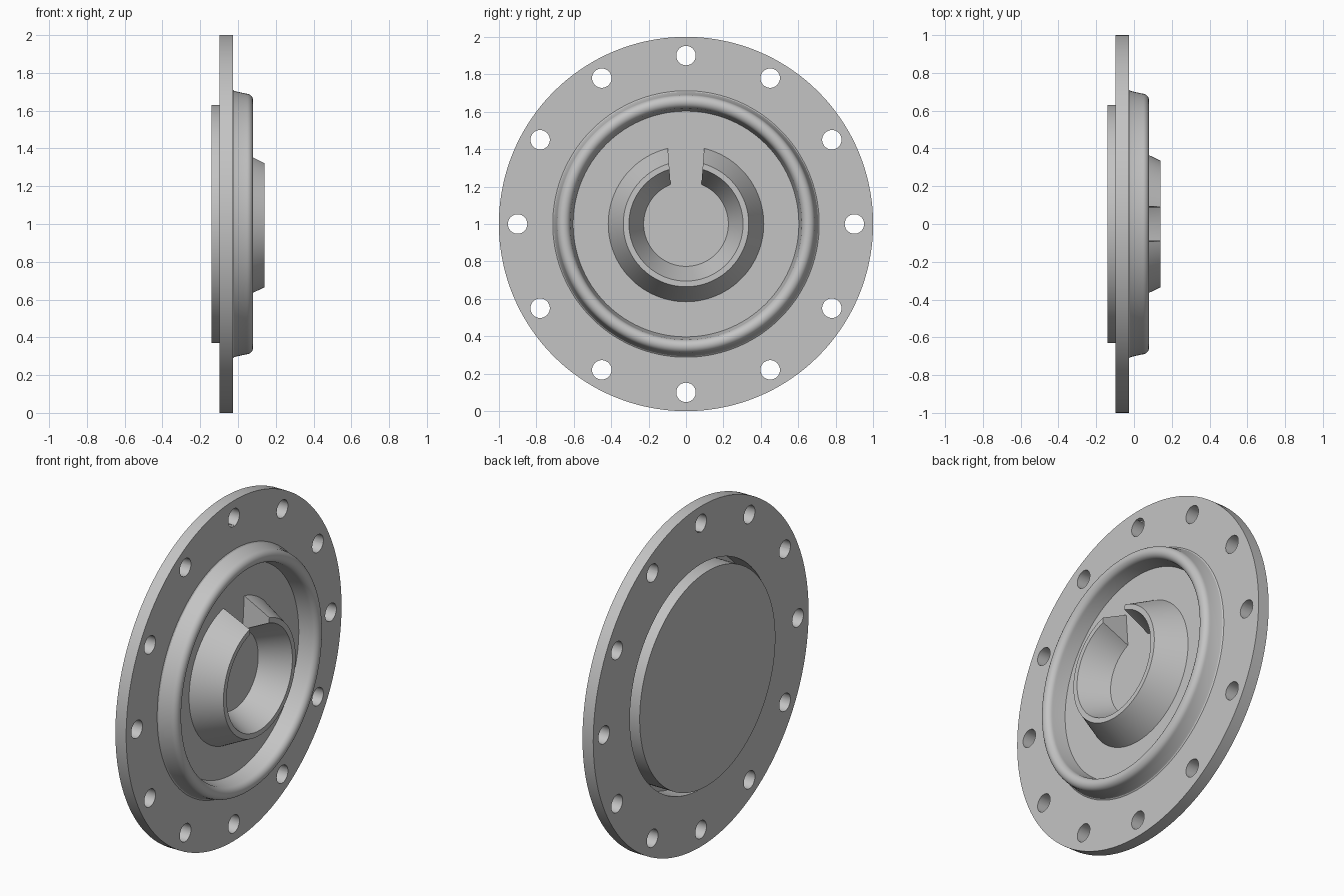
import bpy, bmesh
from math import sin, cos, pi, radians

if "Cube" in bpy.data.objects:
    bpy.data.objects.remove(bpy.data.objects["Cube"])

SEG = 144        # steps around the axis
CZ = 1.0         # height of the axis
FACE = -0.027    # front face of the flange
BACK = -0.097    # rear face of the flange

grey = bpy.data.materials.new("plain grey")
grey.use_nodes = True
colour = (0.55, 0.55, 0.55, 1)
grey.diffuse_color = colour
grey.node_tree.nodes["Principled BSDF"].inputs["Base Color"].default_value = colour


def make_object(name, bm):
    bmesh.ops.recalc_face_normals(bm, faces=bm.faces)
    mesh = bpy.data.meshes.new(name)
    bm.to_mesh(mesh)
    bm.free()
    mesh.materials.append(grey)
    obj = bpy.data.objects.new(name, mesh)
    bpy.context.collection.objects.link(obj)
    return obj


def lathe(name, profile, closed=False):
    """Turn (x, radius) points about the x axis; zero radius makes a pole."""
    bm = bmesh.new()
    rings = []
    for x, r in profile:
        if r == 0:
            rings.append([bm.verts.new((x, 0, CZ))] * SEG)
        else:
            rings.append([bm.verts.new((x, r * sin(2 * pi * i / SEG),
                                        CZ + r * cos(2 * pi * i / SEG)))
                          for i in range(SEG)])
    pairs = list(zip(rings, rings[1:]))
    if closed:
        pairs.append((rings[-1], rings[0]))
    for a, b in pairs:
        for i in range(SEG):
            j = (i + 1) % SEG
            quad = dict.fromkeys((a[i], a[j], b[j], b[i]))
            bm.faces.new(list(quad))
    return make_object(name, bm)


def prism(name, outline, x0, x1):
    """Extrude a (y, z) outline along x."""
    bm = bmesh.new()
    a, b = [[bm.verts.new((x, y, z)) for y, z in outline] for x in (x0, x1)]
    bm.faces.new(a)
    bm.faces.new(b)
    for i in range(len(a)):
        j = (i + 1) % len(a)
        bm.faces.new((a[i], a[j], b[j], b[i]))
    return make_object(name, bm)


def cut(target, cutter):
    mod = target.modifiers.new("cut", 'BOOLEAN')
    mod.operation = 'DIFFERENCE'
    mod.solver = 'EXACT'
    mod.object = cutter
    bpy.context.view_layer.objects.active = target
    bpy.ops.object.select_all(action='DESELECT')
    target.select_set(True)
    bpy.ops.object.modifier_apply(modifier=mod.name)
    bpy.data.objects.remove(cutter)


def shade(obj):
    bpy.ops.object.select_all(action='DESELECT')
    obj.select_set(True)
    bpy.context.view_layer.objects.active = obj
    bpy.ops.object.shade_smooth_by_angle(angle=radians(30))


# Plate: rear boss, rear channel, flange and rounded front ridge
crown = [(0.044 + 0.036 * sin(t), 0.654 + 0.036 * cos(t))
         for t in (pi * i / 14 for i in range(15))]
plate = lathe("flanged_plate",
              [(-0.14, 0), (-0.14, 0.63), (0.02, 0.63), (0.02, 0.66),
               (BACK, 0.66), (BACK, 1), (FACE, 1),
               (FACE, 0.712), (-0.022, 0.706), (-0.01, 0.702)]
              + crown + [(FACE, 0.603), (FACE, 0)])

# Twelve bolt holes
for k in range(12):
    a = 2 * pi * k / 12
    y, z = 0.9 * sin(a), CZ + 0.9 * cos(a)
    ring = [(y + 0.052 * cos(2 * pi * i / 32), z + 0.052 * sin(2 * pi * i / 32))
            for i in range(32)]
    cut(plate, prism("hole_cutter", ring, -0.2, 0.1))
shade(plate)

# Conical collar with a slot at the top
collar = lathe("slotted_collar",
               [(-0.03, 0.417), (0.14, 0.335), (0.14, 0.305), (-0.03, 0.225)],
               closed=True)
slot = [(-0.078, CZ + 0.15), (0.078, CZ + 0.15),
        (0.1, CZ + 0.45), (-0.1, CZ + 0.45)]
cut(collar, prism("slot_cutter", slot, -0.05, 0.2))
shade(collar)
